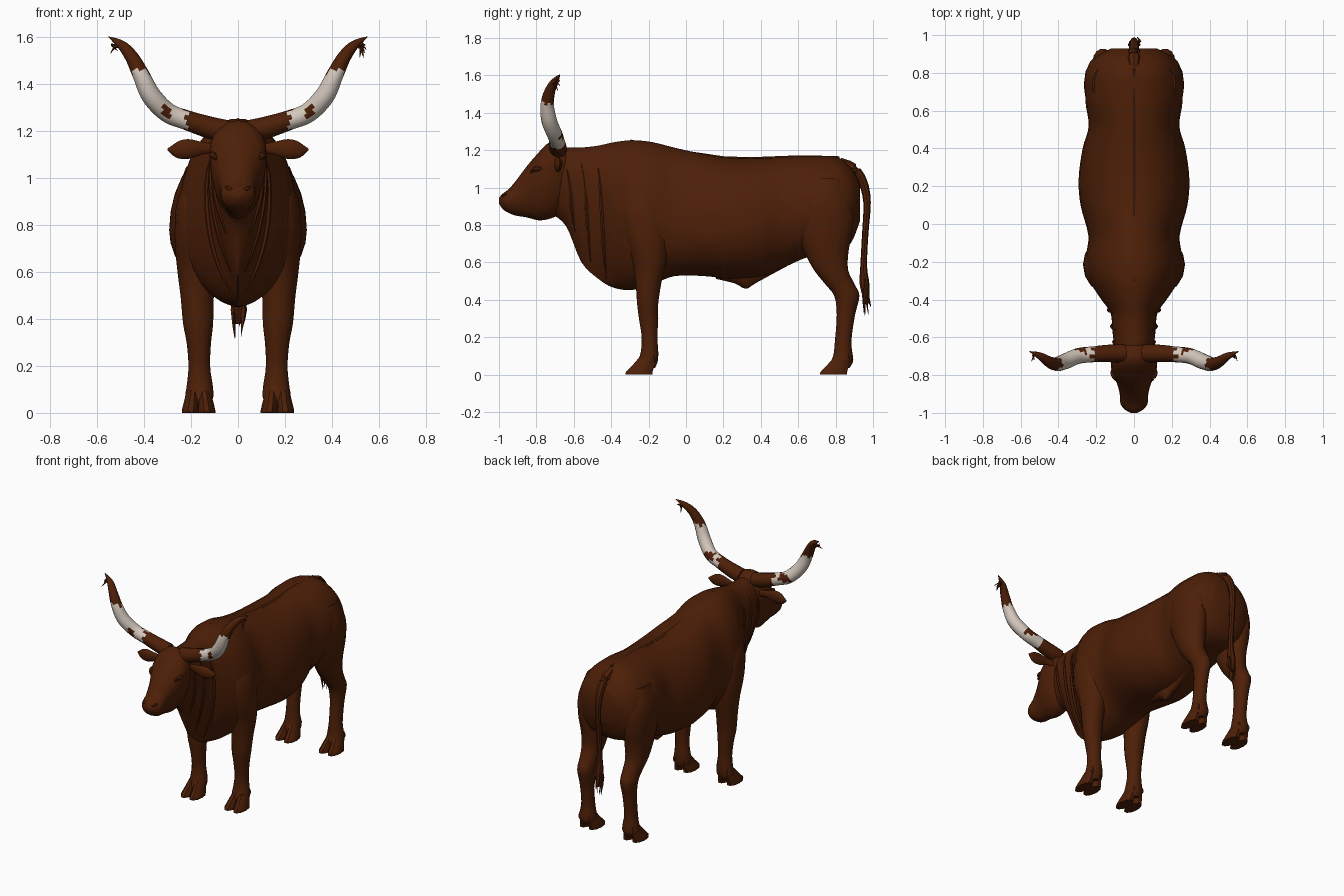
import bpy, bmesh, math, random
from mathutils import Vector
from mathutils.bvhtree import BVHTree

random.seed(4)


def material(name, rgb):
    m = bpy.data.materials.new(name)
    m.diffuse_color = (*rgb, 1)
    return m


BROWN = material("brown_hide", (0.074, 0.0138, 0.0022))
WHITE = material("pale_horn", (0.66, 0.58, 0.51))


def smooth_rows(rows, steps):
    """Catmull-Rom interpolation of equal-length number rows."""
    out = []
    for i in range(len(rows) - 1):
        a, b, c, d = (rows[max(0, min(len(rows) - 1, i + k))] for k in (-1, 0, 1, 2))
        for s in range(steps):
            t = s / steps
            out.append([0.5 * (2 * q + (r - p) * t + (2 * p - 5 * q + 4 * r - u) * t * t
                               + (3 * q - p - 3 * r + u) * t ** 3)
                        for p, q, r, u in zip(a, b, c, d)])
    return out + [list(rows[-1])]


def skin(name, rings, white=None):
    """Closed surface through rings of points; white(face centre) picks the pale colour."""
    n = len(rings[0])
    verts = [tuple(p) for r in rings for p in r]
    faces = [(i * n + j, i * n + (j + 1) % n, (i + 1) * n + (j + 1) % n, (i + 1) * n + j)
             for i in range(len(rings) - 1) for j in range(n)]
    faces += [tuple(reversed(range(n))), tuple(range(len(verts) - n, len(verts)))]
    me = bpy.data.meshes.new(name)
    me.from_pydata(verts, [], faces)
    bm = bmesh.new()
    bm.from_mesh(me)
    bmesh.ops.recalc_face_normals(bm, faces=bm.faces)
    bm.to_mesh(me)
    bm.free()
    me.materials.append(BROWN)
    if white:
        me.materials.append(WHITE)
        for p in me.polygons:
            p.material_index = int(white(p.center))
    ob = bpy.data.objects.new(name, me)
    bpy.context.collection.objects.link(ob)
    bpy.ops.object.select_all(action='DESELECT')
    ob.select_set(True)
    bpy.context.view_layer.objects.active = ob
    bpy.ops.object.shade_smooth_by_angle(angle=math.radians(40))
    return ob


def section_point(row, a):
    """Egg section across y: (y, bottom, widest height, top, half width, lower taper)."""
    y, zb, zm, zt, w, taper = row
    c, s = math.cos(a), math.sin(a)
    x = w * math.copysign(abs(c) ** (taper if s < 0 else 0.95), c)
    return Vector((x, y, zm + s * ((zt - zm) if s > 0 else (zm - zb))))


def egg_loft(name, rows, sides=22, steps=3):
    return skin(name, [[section_point(r, math.tau * j / sides) for j in range(sides)]
                       for r in smooth_rows(rows, steps)])


def column(name, rows, side, sides=14, steps=3):
    """Upright loft: rows of (z, x, y, x radius, y radius)."""
    return skin(name, [[(side * (x + rx * math.cos(math.tau * j / sides)),
                         y + ry * math.sin(math.tau * j / sides), z) for j in range(sides)]
                       for z, x, y, rx, ry in smooth_rows(rows, steps)])


def tube(name, rows, sides=10, steps=3, white=None, flat=1.0):
    """Tube along a path: rows of (x, y, z, radius)."""
    pts = smooth_rows(rows, steps)
    rings = []
    for i, p in enumerate(pts):
        d = (Vector(pts[min(i + 1, len(pts) - 1)][:3]) - Vector(pts[max(i - 1, 0)][:3])).normalized()
        u = d.cross(Vector((0, 1, 0)) if abs(d.y) < 0.8 else Vector((1, 0, 0))).normalized()
        v = d.cross(u)
        rings.append([Vector(p[:3]) + max(p[3], 0.001) * (u * math.cos(math.tau * j / sides)
                      + v * flat * math.sin(math.tau * j / sides)) for j in range(sides)])
    return skin(name, rings, white)


# Barrel, shoulders and neck with hanging dewlap
body = [(-0.72, 0.86, 1.05, 1.21, 0.085, 1.0), (-0.64, 0.79, 1.05, 1.215, 0.105, 1.4),
        (-0.56, 0.60, 1.03, 1.215, 0.115, 1.9), (-0.47, 0.51, 0.99, 1.225, 0.125, 1.8),
        (-0.39, 0.463, 0.90, 1.243, 0.18, 1.5), (-0.29, 0.45, 0.84, 1.255, 0.24, 1.15),
        (-0.18, 0.48, 0.82, 1.245, 0.255, 0.95), (-0.06, 0.525, 0.80, 1.215, 0.242, 0.95),
        (0.10, 0.525, 0.78, 1.18, 0.283, 0.95), (0.24, 0.51, 0.78, 1.16, 0.293, 0.95),
        (0.40, 0.525, 0.80, 1.158, 0.272, 0.95), (0.52, 0.57, 0.85, 1.165, 0.24, 0.9),
        (0.66, 0.63, 0.88, 1.17, 0.258, 0.8), (0.80, 0.65, 0.88, 1.165, 0.245, 0.8),
        (0.88, 0.70, 0.89, 1.11, 0.205, 0.8), (0.93, 0.82, 0.93, 1.03, 0.12, 0.9)]
solids = [egg_loft("body", body, 30, 4)]

# Head from poll to muzzle
solids.append(egg_loft("head", [(-0.63, 0.90, 1.10, 1.205, 0.085, 1), (-0.69, 0.85, 1.12, 1.245, 0.115, 1),
                                (-0.74, 0.83, 1.11, 1.235, 0.122, 1), (-0.79, 0.825, 1.08, 1.185, 0.115, 1.1),
                                (-0.85, 0.84, 1.01, 1.115, 0.088, 1), (-0.91, 0.85, 0.95, 1.035, 0.074, 0.9),
                                (-0.95, 0.865, 0.93, 0.99, 0.072, 0.9), (-0.98, 0.885, 0.93, 0.967, 0.052, 0.9),
                                (-1.0, 0.915, 0.93, 0.945, 0.018, 1)], 20))

# Spine ridge and belly sheath
tube("spine_ridge", [(0, -0.3, 1.245, 0.012), (0, 0.2, 1.155, 0.012),
                     (0, 0.6, 1.16, 0.012), (0, 0.82, 1.155, 0.012)], 6)
egg_loft("belly_sheath", [(0.16, 0.51, 0.54, 0.58, 0.02, 1), (0.26, 0.485, 0.54, 0.6, 0.05, 1.3),
                          (0.32, 0.455, 0.53, 0.6, 0.045, 1.4), (0.38, 0.49, 0.55, 0.6, 0.04, 1.2),
                          (0.58, 0.60, 0.63, 0.68, 0.04, 1)], 10)

# Tail with ragged brush
tube("tail", [(0, 0.82, 1.13, 0.03), (0, 0.89, 1.10, 0.032), (0, 0.945, 1.03, 0.025),
              (0, 0.968, 0.92, 0.02), (0, 0.958, 0.75, 0.017), (0, 0.95, 0.58, 0.018),
              (0, 0.955, 0.48, 0.026), (0, 0.97, 0.38, 0.012)], 8)
for i in range(9):
    dx, dy = random.uniform(-0.035, 0.035), random.uniform(-0.02, 0.03)
    tube("tail_hair", [(dx * 0.3, 0.955, 0.54, 0.006), (dx, 0.957 + dy * 0.5, 0.44, 0.009),
                       (dx * 0.6, 0.968 + dy, random.uniform(0.30, 0.38), 0.001)], 5, 2)

front_leg = [(1.06, 0.13, -0.24, 0.05, 0.07), (0.92, 0.16, -0.23, 0.095, 0.125),
             (0.76, 0.172, -0.215, 0.098, 0.125), (0.62, 0.175, -0.195, 0.085, 0.095),
             (0.50, 0.174, -0.20, 0.071, 0.072), (0.38, 0.17, -0.205, 0.064, 0.058),
             (0.30, 0.167, -0.20, 0.052, 0.053), (0.20, 0.165, -0.195, 0.046, 0.043),
             (0.12, 0.163, -0.195, 0.055, 0.048), (0.07, 0.165, -0.205, 0.06, 0.055),
             (0.035, 0.167, -0.215, 0.05, 0.05)]
hind_leg = [(1.05, 0.15, 0.74, 0.07, 0.10), (0.92, 0.173, 0.735, 0.09, 0.155),
            (0.78, 0.173, 0.74, 0.088, 0.155), (0.66, 0.168, 0.75, 0.08, 0.122),
            (0.56, 0.168, 0.775, 0.068, 0.094), (0.48, 0.165, 0.825, 0.058, 0.08),
            (0.42, 0.165, 0.86, 0.054, 0.069), (0.32, 0.165, 0.855, 0.045, 0.05),
            (0.18, 0.165, 0.84, 0.044, 0.045), (0.11, 0.165, 0.84, 0.054, 0.052),
            (0.07, 0.167, 0.835, 0.058, 0.06), (0.035, 0.167, 0.825, 0.05, 0.05)]


def pale(c):
    """Pale middle band of the horn, with ragged borders and small brown blotches."""
    x, wob = abs(c.x), 0.012 * math.sin(c.y * 190)
    front = 0.285 < x < 0.325 and 1.26 < c.z < 1.31 and c.y < -0.71
    back = 0.25 < x < 0.33 and 1.26 < c.z < 1.31 and c.y > -0.685
    return x + wob > 0.22 and c.z + wob < 1.45 and not front and not back


for side in (-1, 1):
    solids += [column("front_leg", front_leg, side), column("hind_leg", hind_leg, side)]
    # Cloven hooves and dewclaws
    for y in (-0.215, 0.825):
        for dx in (-0.034, 0.034):
            x = 0.168 + dx
            column("hoof", [(0.0, x, y - 0.036, 0.037, 0.075), (0.012, x, y - 0.036, 0.037, 0.075),
                            (0.05, x - dx * 0.15, y - 0.012, 0.033, 0.062),
                            (0.095, x - dx * 0.3, y + 0.01, 0.026, 0.045)], side, 10, 2)
            column("dewclaw", [(0.07, x, y + 0.053, 0.008, 0.008), (0.09, x, y + 0.05, 0.013, 0.012),
                               (0.115, x, y + 0.042, 0.008, 0.008)], side, 6, 1)

    # Long upswept horn with frayed tip
    tube("horn", [(side * x, y, z, r) for x, y, z, r in
                  [(0.05, -0.685, 1.20, 0.048), (0.12, -0.685, 1.216, 0.047),
                   (0.22, -0.69, 1.248, 0.042), (0.30, -0.70, 1.28, 0.042),
                   (0.37, -0.73, 1.352, 0.042), (0.413, -0.742, 1.44, 0.036),
                   (0.452, -0.728, 1.515, 0.029), (0.495, -0.70, 1.567, 0.02),
                   (0.552, -0.675, 1.603, 0.002)]], 12, 6, pale)
    for i in range(7):
        a = random.uniform(0, 1)
        tube("horn_fray", [(side * 0.50, -0.70, 1.56, 0.008),
                           (side * (0.52 + 0.02 * a), -0.70 + 0.02 * a, 1.555 + 0.015 * a, 0.006),
                           (side * random.uniform(0.51, 0.55), random.uniform(-0.73, -0.67),
                            1.51 + 0.07 * a, 0.001)], 5, 2)

    # Drooping ear, eyelid and nostril
    tube("ear", [(side * 0.10, -0.67, 1.125, 0.02), (side * 0.15, -0.68, 1.128, 0.026),
                 (side * 0.21, -0.685, 1.125, 0.042), (side * 0.26, -0.68, 1.12, 0.034),
                 (side * 0.30, -0.675, 1.123, 0.004)], 10, 3, flat=0.45)
    tube("eyelid", [(side * 0.093, -0.83, 1.08, 0.004), (side * 0.103, -0.81, 1.095, 0.014),
                    (side * 0.112, -0.785, 1.10, 0.013), (side * 0.115, -0.765, 1.095, 0.004)], 8, 2)
    tube("nostril", [(side * 0.02, -0.985, 0.95, 0.004), (side * 0.038, -0.978, 0.955, 0.01),
                     (side * 0.052, -0.96, 0.965, 0.004)], 6, 2)

    # Loose skin folds running down the neck to the dewlap
    for row, a0, a1 in ((1, 0.3, -0.9), (2, 0.6, -1.1), (3, 0.5, -1.2)):
        fold = []
        for k in range(7):
            t = k / 6
            i, f = row, 0.55 * t
            p = section_point([q + (r - q) * f for q, r in zip(body[i], body[i + 1])], a0 + (a1 - a0) * t)
            fold.append((side * p.x, p.y, p.z, 0.003 + 0.008 * math.sin(math.pi * t)))
        tube("neck_fold", fold, 6, 2)

# Remove faces buried inside the main solids
trees = {}
for ob in solids:
    trees[ob] = BVHTree.FromPolygons([v.co for v in ob.data.vertices], [p.vertices for p in ob.data.polygons])


def buried(p, tree):
    loc, normal, _, dist = tree.find_nearest(p)
    return dist > 0.006 and (p - loc).dot(normal) < -0.7 * dist


for ob in bpy.data.objects:
    bm = bmesh.new()
    bm.from_mesh(ob.data)
    dead = [f for f in bm.faces if any(
        all(buried(p, t) for p in [f.calc_center_median()] + [v.co for v in f.verts])
        for o, t in trees.items() if o != ob)]
    bmesh.ops.delete(bm, geom=dead, context='FACES')
    bm.to_mesh(ob.data)
    bm.free()
